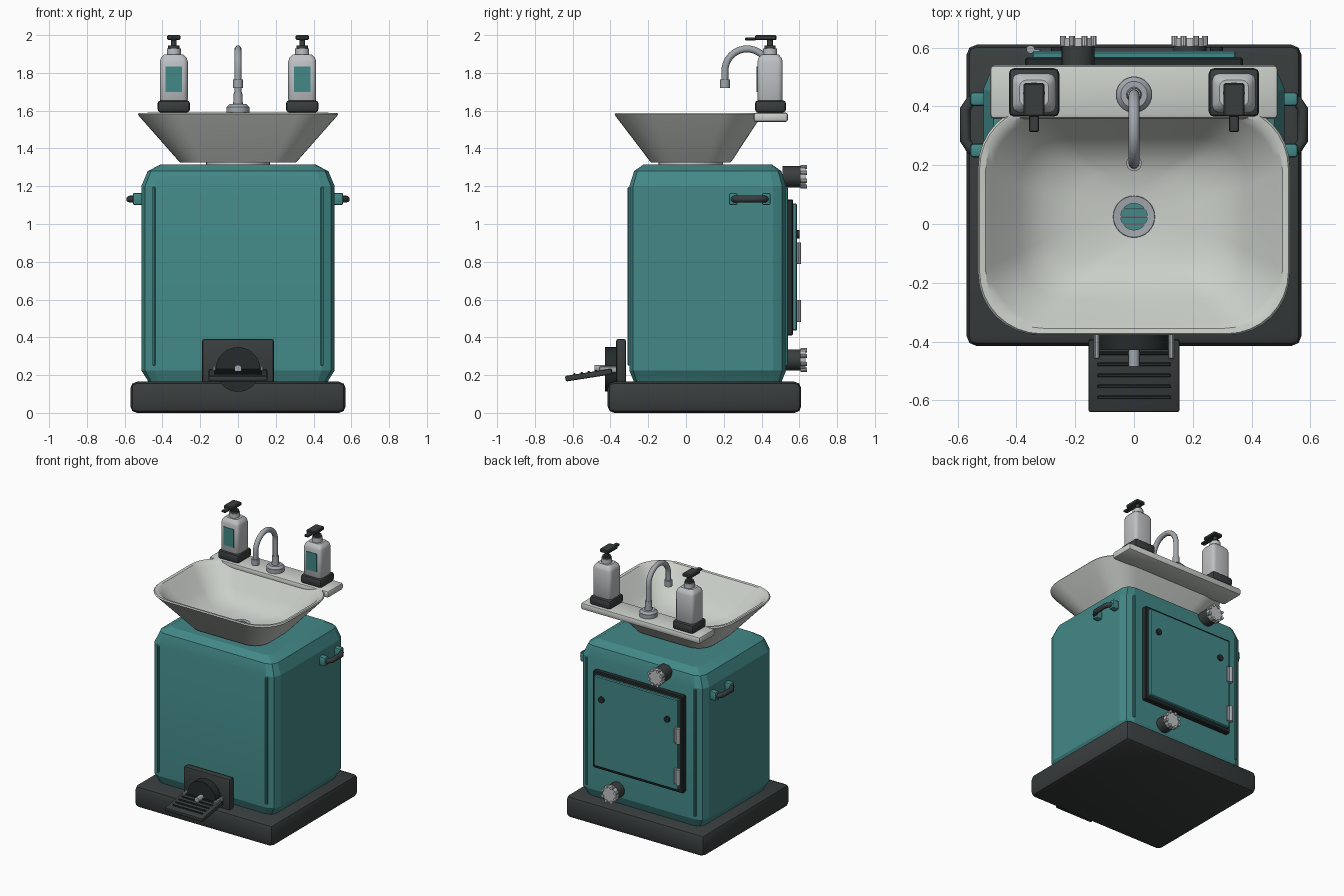
import bpy, bmesh, math
from mathutils import Vector

if "Cube" in bpy.data.objects:
    bpy.data.objects.remove(bpy.data.objects["Cube"])


def material(name, rgb):
    m = bpy.data.materials.new(name)
    m.diffuse_color = (*rgb, 1)
    m.use_nodes = True
    m.node_tree.nodes["Principled BSDF"].inputs["Base Color"].default_value = m.diffuse_color
    return m


TEAL = material("teal", (0.055, 0.25, 0.245))
DARK = material("dark", (0.04, 0.047, 0.047))
BLACK = material("black", (0.018, 0.024, 0.025))
CREAM = material("cream", (0.60, 0.63, 0.59))
CHROME = material("chrome", (0.36, 0.39, 0.42))
PLASTIC = material("plastic", (0.52, 0.54, 0.56))


def finish(name, bm, mat, loc=(0, 0, 0), angle=32):
    bmesh.ops.recalc_face_normals(bm, faces=bm.faces)
    me = bpy.data.meshes.new(name)
    bm.to_mesh(me)
    bm.free()
    me.materials.append(mat)
    me.shade_smooth()
    me.set_sharp_from_angle(angle=math.radians(angle))
    ob = bpy.data.objects.new(name, me)
    ob.location = loc
    bpy.context.collection.objects.link(ob)
    return ob


def box(name, xs, ys, zs, mat, bevel=0.0, segs=2):
    lims = (xs, ys, zs)
    bm = bmesh.new()
    bmesh.ops.create_cube(bm, size=1)
    bmesh.ops.scale(bm, vec=[b - a for a, b in lims], verts=bm.verts)
    if bevel:
        bmesh.ops.bevel(bm, geom=bm.edges[:], offset=bevel, segments=segs,
                        profile=0.5, affect='EDGES')
    return finish(name, bm, mat, [(a + b) / 2 for a, b in lims])


def cyl(name, p0, p1, r, mat, r2=None, segs=28):
    p0, p1 = Vector(p0), Vector(p1)
    bm = bmesh.new()
    bmesh.ops.create_cone(bm, cap_ends=True, segments=segs, radius1=r,
                          radius2=r if r2 is None else r2, depth=(p1 - p0).length)
    rot = (p1 - p0).to_track_quat('Z', 'Y').to_matrix()
    bmesh.ops.rotate(bm, matrix=rot, verts=bm.verts)
    return finish(name, bm, mat, (p0 + p1) / 2)


def loft(name, rings, mat, segs=3, x=0, closed=False, angle=32):
    """Rounded-rectangle rings: (half x, half y, corner radius, centre y, z)."""
    bm = bmesh.new()
    loops = []
    for hx, hy, r, cy, z in rings:
        loop = []
        for k, (sx, sy) in enumerate(((1, 1), (-1, 1), (-1, -1), (1, -1))):
            for i in range(segs + 1):
                a = (k + i / segs) * math.pi / 2
                loop.append(bm.verts.new((x + sx * (hx - r) + r * math.cos(a),
                                          cy + sy * (hy - r) + r * math.sin(a), z)))
        loops.append(loop)
    pairs = list(zip(loops, loops[1:]))
    if closed:
        pairs.append((loops[-1], loops[0]))
    else:
        bm.faces.new(loops[0])
        bm.faces.new(loops[-1])
    n = len(loops[0])
    for a, b in pairs:
        for i in range(n):
            bm.faces.new((a[i], a[(i + 1) % n], b[(i + 1) % n], b[i]))
    bmesh.ops.remove_doubles(bm, verts=bm.verts, dist=1e-5)
    return finish(name, bm, mat, angle=angle)


def tube(name, pts, r, mat):
    cu = bpy.data.curves.new(name, 'CURVE')
    cu.dimensions = '3D'
    cu.bevel_depth, cu.bevel_resolution, cu.use_fill_caps = r, 4, True
    sp = cu.splines.new('POLY')
    sp.points.add(len(pts) - 1)
    for p, co in zip(sp.points, pts):
        p.co = (*co, 1)
    cu.materials.append(mat)
    sp.use_smooth = True
    ob = bpy.data.objects.new(name, cu)
    bpy.context.collection.objects.link(ob)
    bpy.ops.object.select_all(action='DESELECT')
    ob.select_set(True)
    bpy.context.view_layer.objects.active = ob
    bpy.ops.object.convert(target='MESH')


# base and cabinet body
box("base", (-.57, .57), (-.415, .61), (0, .165), DARK, .035)
BY = .115
loft("cabinet_body", [(.47, .385, .05, BY, .15), (.48, .395, .055, BY, .175),
                      (.512, .415, .07, BY, .225), (.512, .415, .07, BY, 1.20),
                      (.478, .39, .06, BY, 1.28), (.41, .34, .04, BY, 1.315)],
     TEAL, segs=2, angle=20)
for s in (-1, 1):
    x = s * .445
    box("front_trim_strip", (x - .008, x + .008), (-.309, -.29), (.25, 1.195), TEAL, .004, 1)
    box("back_trim_strip", (x - .008, x + .008), (.52, .539), (.25, 1.195), TEAL, .004, 1)

# basin with open drain
loft("basin", [(.046, .046, .046, .025, 1.325), (.305, .21, .12, .025, 1.325),
               (.32, .222, .13, .025, 1.34), (.523, .385, .21, .013, 1.57),
               (.53, .391, .21, .013, 1.58), (.525, .386, .21, .013, 1.588),
               (.505, .368, .20, .013, 1.585), (.485, .35, .195, .013, 1.565),
               (.39, .275, .16, .02, 1.45), (.31, .21, .13, .025, 1.385),
               (.20, .15, .11, .025, 1.357), (.075, .075, .075, .025, 1.345),
               (.046, .046, .046, .025, 1.343)], CREAM, segs=8, closed=True)
loft("drain_collar", [(r, r, r, .025, z) for r, z in
                      ((.17, 1.31), (.17, 1.328), (.05, 1.328), (.05, 1.31))],
     CREAM, segs=8, closed=True)
loft("drain_flange", [(r, r, r, .025, z) for r, z in
                      ((.072, 1.34), (.070, 1.352), (.045, 1.35), (.045, 1.335))],
     CHROME, segs=8, closed=True)
for i in (-1, 0, 1):
    y = .025 + i * .025
    box("drain_bar", (-.045, .045), (y - .003, y + .003), (1.34, 1.347), CHROME)

# rear ledge and faucet
box("rear_ledge", (-.49, .49), (.358, .54), (1.54, 1.59), CREAM, .014)
FY = .44
cyl("faucet_base", (0, FY, 1.585), (0, FY, 1.62), .062, CHROME)
cyl("faucet_base_top", (0, FY, 1.62), (0, FY, 1.635), .06, CHROME, .045)
cyl("faucet_collar", (0, FY, 1.63), (0, FY, 1.70), .026, CHROME, .022)
arc = [(0, .323 + .117 * math.cos(a), 1.81 + .117 * math.sin(a))
       for a in [math.pi * i / 20 for i in range(21)]]
tube("faucet_pipe", [(0, FY, 1.62)] + arc + [(0, .206, 1.74)], .0185, CHROME)
cyl("faucet_nozzle", (0, .206, 1.72), (0, .206, 1.765), .026, CHROME)

# soap dispensers
for s in (-1, 1):
    x, y = s * .34, .445
    box("dispenser_base", (x - .086, x + .086), (.365, .53), (1.59, 1.655), DARK, .018)
    loft("dispenser_bottle", [(.07, .062, .025, y, 1.65), (.074, .067, .025, y, 1.66),
                              (.074, .067, .025, y, 1.86), (.068, .061, .025, y, 1.88),
                              (.05, .045, .025, y, 1.898)], PLASTIC, x=x)
    box("dispenser_label", (x - .043, x + .043), (.374, .382), (1.70, 1.835), TEAL)
    cyl("dispenser_neck", (x, y, 1.89), (x, y, 1.93), .037, PLASTIC)
    cyl("pump_collar", (x, y, 1.93), (x, y, 1.945), .03, DARK)
    cyl("pump_stem", (x, y, 1.94), (x, y, 1.98), .015, DARK)
    box("pump_head", (x - .036, x + .036), (.365, .48), (1.974, 2.0), DARK, .006, 1)
    box("pump_spout", (x - .017, x + .017), (.313, .37), (1.972, 1.988), DARK, .004, 1)

# side carry handles
for s in (-1, 1):
    for y in (.25, .425):
        box("handle_mount", sorted((s * .50, s * .557)), (y - .023, y + .023),
            (1.10, 1.165), TEAL, .01)
    tube("handle_bar", [(s * px, py, 1.132) for px, py in
                        ((.535, .25), (.555, .255), (.574, .285), (.574, .39),
                         (.555, .42), (.535, .425))], .018, DARK)

# foot pedal
box("pedal_plate", (-.19, .19), (-.37, -.318), (.155, .392), DARK, .012)
cyl("pedal_hub", (0, -.36, .23), (0, -.428, .23), .118, BLACK, segs=36)
pedal = box("pedal", (-.155, .155), (-.64, -.39), (.185, .215), DARK, .008)
pedal.rotation_euler.x = .155
for i in range(5):
    y = -.44 - i * .0375
    z = .2 + (y + .515) * .155 + .016
    box("pedal_ridge", (-.125, .125), (y - .006, y + .006), (z - .006, z + .006), BLACK, .003, 1)
for s in (-1, 1):
    box("pedal_hinge_arm", (s * .127 - .009, s * .127 + .009), (-.46, -.365),
        (.212, .248), CHROME, .005, 1)
cyl("pedal_pivot_pin", (0, -.42, .235), (0, -.485, .235), .019, CHROME)

# back service door
for n, xs, zs in (("top", (-.37, .37), (1.09, 1.13)), ("bottom", (-.37, .37), (.41, .45)),
                  ("left", (-.37, -.33), (.41, 1.13)), ("right", (.33, .37), (.41, 1.13))):
    box("door_frame_" + n, xs, (.525, .567), zs, BLACK, .006, 1)
box("service_door", (-.347, .347), (.53, .588), (.435, 1.108), TEAL, .006, 1)
for z in (.54, .845):
    box("hinge_leaf", (-.352, -.318), (.58, .596), (z - .058, z + .058), CHROME, .003, 1)
    cyl("hinge_pin", (-.352, .594, z - .058), (-.352, .594, z + .058), .014, CHROME, segs=16)
for x in (-.26, .28):
    cyl("door_latch", (x, .58, .945), (x, .602, .945), .022, BLACK, segs=20)

# hose valves with lugged caps
for x, z in ((-.19, 1.25), (.19, .28)):
    cyl("valve_body", (x, .51, z), (x, .605, z), .056, DARK)
    cyl("valve_cap", (x, .60, z), (x, .632, z), .056, PLASTIC)
    for i in range(8):
        a = math.pi * (i + .5) / 4
        px, pz = x + .056 * math.cos(a), z + .056 * math.sin(a)
        cyl("valve_lug", (px, .605, pz), (px, .64, pz), .011, PLASTIC, segs=10)
